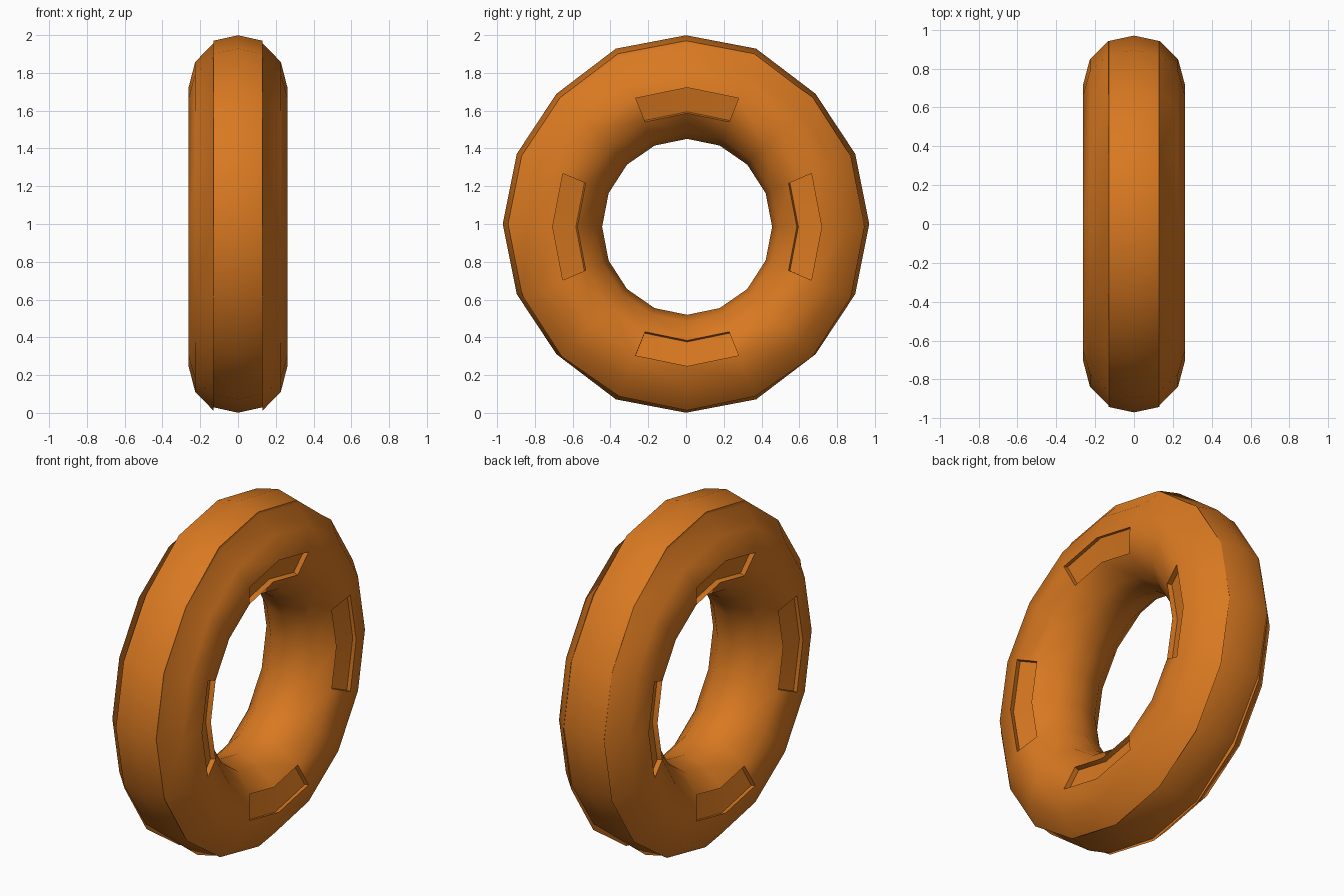
import bpy, bmesh, math

if "Cube" in bpy.data.objects:
    bpy.data.objects.remove(bpy.data.objects["Cube"])

SEG = 16
CZ = 0.985
# slight vertical stretch of the outer band, from the side vertices to the top
BAND_STRETCH = [1.03, 1.036, 1.005, 1.0, 1.0]

bm = bmesh.new()


def ring(x, r, cy, cz, stretch):
    verts = []
    for i in range(SEG):
        a = 2 * math.pi * i / SEG
        k = min(i % 8, 8 - i % 8)
        verts.append(bm.verts.new((x, cy + r * math.sin(a),
                                   cz + r * math.cos(a) * stretch[k])))
    return verts


# body: 12-sided section, open at the outer band
rings = []
for j in range(1, 12):
    p = math.radians(30 * j)
    rings.append(ring(0.262 * math.sin(p), 0.712 + 0.262 * math.cos(p),
                      0.006, CZ, [1.035] * 5))
# outer band, set slightly off the body so that it leaves a small step
for x, r in ((-0.13, 0.942), (0, 0.97), (0.13, 0.942)):
    rings.append(ring(x, r, 0, 1.0, BAND_STRETCH))

pads = []
n = len(rings)
for j in range(n):
    a, b = rings[j], rings[(j + 1) % n]
    for i in range(SEG):
        k = (i + 1) % SEG
        f = bm.faces.new((a[i], a[k], b[k], b[i]))
        # handholds: two faces wide, every quarter turn, on both sides
        if j in (2, 7) and i % 4 in (0, 3):
            pads.append(f)
bmesh.ops.recalc_face_normals(bm, faces=bm.faces)

# sink the handholds
res = bmesh.ops.extrude_face_region(bm, geom=pads)
for v in [g for g in res["geom"] if isinstance(g, bmesh.types.BMVert)]:
    dy, dz = v.co.y, v.co.z - CZ
    d = math.hypot(dy, dz)
    v.co.x -= math.copysign(0.028, v.co.x)
    v.co.y += 0.008 * dy / d
    v.co.z += 0.008 * dz / d
left = [f for f in pads if f.is_valid]
if left:
    bmesh.ops.delete(bm, geom=left, context="FACES")
bmesh.ops.recalc_face_normals(bm, faces=bm.faces)

me = bpy.data.meshes.new("ring_tube")
bm.to_mesh(me)
bm.free()
obj = bpy.data.objects.new("ring_tube", me)
bpy.context.collection.objects.link(obj)

mat = bpy.data.materials.new("orange")
mat.diffuse_color = (0.69, 0.19, 0.015, 1)
mat.use_nodes = True
mat.node_tree.nodes["Principled BSDF"].inputs["Base Color"].default_value = mat.diffuse_color
me.materials.append(mat)

bpy.context.view_layer.objects.active = obj
obj.select_set(True)
bpy.ops.object.shade_smooth_by_angle(angle=math.radians(50))
